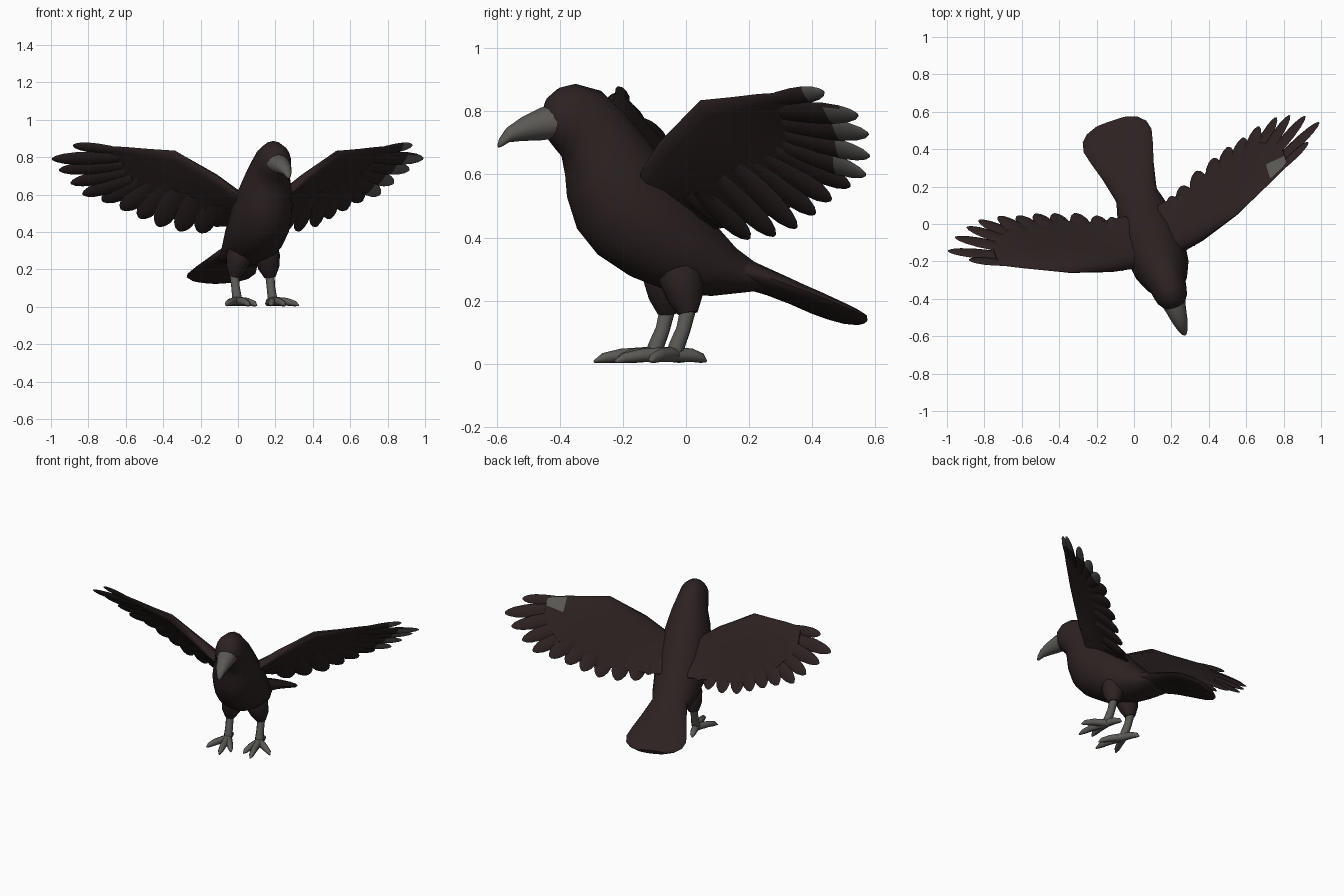
import bpy, bmesh, math
from mathutils import Vector, Matrix

if "Cube" in bpy.data.objects:
    bpy.data.objects.remove(bpy.data.objects["Cube"])

# The bird is symmetric in its own frame, then turned about z
TURN = math.radians(19.1)
PLACE = Matrix.Rotation(TURN, 4, 'Z') @ Matrix.Translation((0.063, 0, 0))
WING_N = Vector((-0.0965, 0.175, 0.15)).normalized()   # upper side of right wing


def material(name, rgb):
    m = bpy.data.materials.new(name)
    m.diffuse_color = (*rgb, 1)
    m.use_nodes = True
    m.node_tree.nodes["Principled BSDF"].inputs["Base Color"].default_value = m.diffuse_color
    return m


DARK = material("dark_plumage", (0.026, 0.0155, 0.0155))
GREY = material("horn_grey", (0.105, 0.100, 0.090))


def loft(name, groups, mats, side=1, rule=None, angle=50):
    """Skin each group of rings into one object; side=-1 mirrors it."""
    bm = bmesh.new()
    for rings in groups:
        loops = [[bm.verts.new((p.x * side, p.y, p.z)) for p in r] for r in rings]
        n = len(loops[0])
        for a, b in zip(loops, loops[1:]):
            for i in range(n):
                bm.faces.new((a[i], a[(i + 1) % n], b[(i + 1) % n], b[i]))
        bm.faces.new(loops[0])
        bm.faces.new(loops[-1][::-1])
    bmesh.ops.recalc_face_normals(bm, faces=bm.faces)
    bm.normal_update()
    if rule:
        for f in bm.faces:
            f.material_index = int(rule(f.calc_center_median(), f.normal))
    bm.transform(PLACE)
    me = bpy.data.meshes.new(name)
    bm.to_mesh(me)
    bm.free()
    for m in mats:
        me.materials.append(m)
    ob = bpy.data.objects.new(name, me)
    bpy.context.collection.objects.link(ob)
    bpy.ops.object.select_all(action='DESELECT')
    ob.select_set(True)
    bpy.context.view_layer.objects.active = ob
    bpy.ops.object.shade_smooth_by_angle(angle=math.radians(angle))
    return ob


def ellipse(c, u, v, n=16):
    return [c + u * math.cos(2 * math.pi * i / n) + v * math.sin(2 * math.pi * i / n)
            for i in range(n)]


def profile_ring(yt, zt, yb, zb, hw, n=18):
    """Ring from its top and bottom points as read in the side view."""
    t = Vector((0, (yt - 0.0206) / 0.945, zt))
    b = Vector((0, (yb - 0.0206) / 0.945, zb))
    return ellipse((t + b) / 2, (t - b) / 2, Vector((hw, 0, 0)), n)


def tube(points, radii, n=8):
    pts = [Vector(p) for p in points]
    rings = []
    for i, p in enumerate(pts):
        d = (pts[min(i + 1, len(pts) - 1)] - pts[max(i - 1, 0)]).normalized()
        ref = Vector((1, 0, 0)) if abs(d.x) < 0.8 else Vector((0, 1, 0))
        u = d.cross(ref).normalized()
        rings.append(ellipse(p, u * radii[i], d.cross(u) * radii[i], n))
    return rings


def feather(base, tip, hw):
    """Flat blade with a narrowing tip."""
    d = (tip - base).normalized()
    s = WING_N.cross(d).normalized()
    n = d.cross(s)
    return [ellipse(base.lerp(tip, t), s * hw * w, n * 0.010 * w, 8)
            for t, w in ((0, .8), (.35, 1), (.62, 1), (.82, .8), (.94, .5), (1, .15))]


# Head, neck and body
loft("body", [[profile_ring(*r) for r in (
    (-.455, .79, -.45, .735, .03), (-.435, .845, -.425, .70, .062),
    (-.40, .875, -.405, .675, .083), (-.35, .887, -.385, .65, .092),
    (-.27, .865, -.375, .59, .10), (-.20, .80, -.368, .52, .125),
    (-.12, .70, -.335, .42, .15), (-.02, .58, -.27, .34, .162),
    (.08, .45, -.17, .275, .157), (.15, .37, -.04, .225, .14),
    (.21, .325, .08, .215, .115), (.30, .28, .22, .23, .10))]], [DARK])

# Hooked beak
loft("beak", [[profile_ring(*r, 12) for r in (
    (-.41, .82, -.405, .715, .068), (-.46, .812, -.46, .708, .054),
    (-.52, .782, -.52, .706, .041), (-.565, .75, -.56, .702, .027),
    (-.59, .715, -.585, .687, .014), (-.597, .695, -.594, .685, .004))]], [GREY])

# Fanned tail
loft("tail", [[ellipse(Vector((0, y, z)), Vector((hw, 0, 0)), Vector((0, .4 * th, th)), 16)
               for y, z, hw, th in (
    (.06, .31, .10, .05), (.17, .287, .12, .042), (.28, .248, .145, .033),
    (.38, .208, .175, .028), (.45, .178, .192, .025), (.50, .158, .18, .023),
    (.535, .145, .145, .020), (.555, .137, .09, .014))]], [DARK])

# Wing stations: leading edge, trailing edge, thickness
STATIONS = [(Vector(a), Vector(b), k) for a, b, k in (
    ((.07, -.23, .56), (.09, .05, .43), 1.6),
    ((.25, -.20, .70), (.25, .07, .44), 1.3),
    ((.465, -.135, .835), (.465, .16, .49), 1.0),
    ((.60, -.075, .845), (.63, .20, .57), .7),
    ((.71, -.025, .855), (.72, .19, .66), .5),
    ((.82, .03, .86), (.82, .14, .755), .35))]
SECTION = ((0, 0), (.04, .022), (.15, .034), (.4, .028), (.75, .015),
           (1, .003), (1, -.003), (.75, -.006), (.4, -.008), (.12, -.018), (.03, -.014))


def on_wing(u, v):
    i = min(int(u), len(STATIONS) - 2)
    (a, b, _), (c, d, _) = STATIONS[i], STATIONS[i + 1]
    return a.lerp(c, u - i).lerp(b.lerp(d, u - i), v)


# Feathers: wing position of the root (u, v), tip, half width
FINGERS = ((4.5, .12, (.96, .108, .862), .032), (4.1, .3, (1.05, .19, .79), .042),
           (3.8, .45, (.99, .246, .73), .043), (3.5, .55, (.913, .277, .66), .043),
           (3.1, .6, (.841, .290, .60), .045))
INNER = ((2.8, .6, (.735, .275, .565), .052), (2.4, .6, (.638, .245, .52), .056),
         (2.0, .6, (.543, .224, .475), .056), (1.7, .55, (.448, .193, .43), .058),
         (1.3, .55, (.341, .157, .405), .058), (.9, .55, (.238, .107, .395), .056),
         (.5, .5, (.165, .075, .43), .045))


def pale_underside(c, n):
    # outer part of the finger feathers, on the underside
    y = (PLACE @ c).y
    return n.dot(WING_N) < -0.3 and y > (.36 if c.z > .84 else .46)


def pale_patch(c, n):
    return n.dot(WING_N) > 0.3 and (c - Vector((.75, .05, .82))).length < 0.045


for side, label in ((1, "right"), (-1, "left")):
    right = side == 1
    arm = [[a.lerp(b, v) + WING_N * o * k for v, o in SECTION] for a, b, k in STATIONS]
    loft(label + "_wing", [arm], [DARK, GREY], side, pale_patch if right else None)
    blades = lambda rows: [feather(on_wing(u, v), Vector(t), w) for u, v, t, w in rows]
    loft(label + "_finger_feathers", blades(FINGERS), [DARK, GREY], side,
         pale_underside if right else None)
    loft(label + "_inner_feathers", blades(INNER), [DARK], side)

    # Feathered thigh
    loft(label + "_thigh", [tube(((.065, -.07, .34), (.078, -.065, .27), (.092, -.055, .21),
                                  (.10, -.05, .16)), (.065, .072, .058, .032), 12)], [DARK], side)
    # Shank and four toes
    ankle = (.10, -.095, .03)
    parts = [tube(((.10, -.045, .19), (.10, -.065, .11), (.10, -.09, .05), ankle),
                  (.027, .024, .027, .024))]
    for tx, ty in ((.10, -.295), (.205, -.215), (.04, -.24), (.105, .01)):
        tip = Vector((tx, ty, .007))
        mid = Vector(ankle).lerp(tip, .55)
        near = Vector(ankle).lerp(tip, .85)
        mid.z, near.z = .027, .018
        parts.append(tube((ankle, mid, near, tip), (.025, .021, .016, .004)))
    loft(label + "_foot", parts, [GREY], side)
